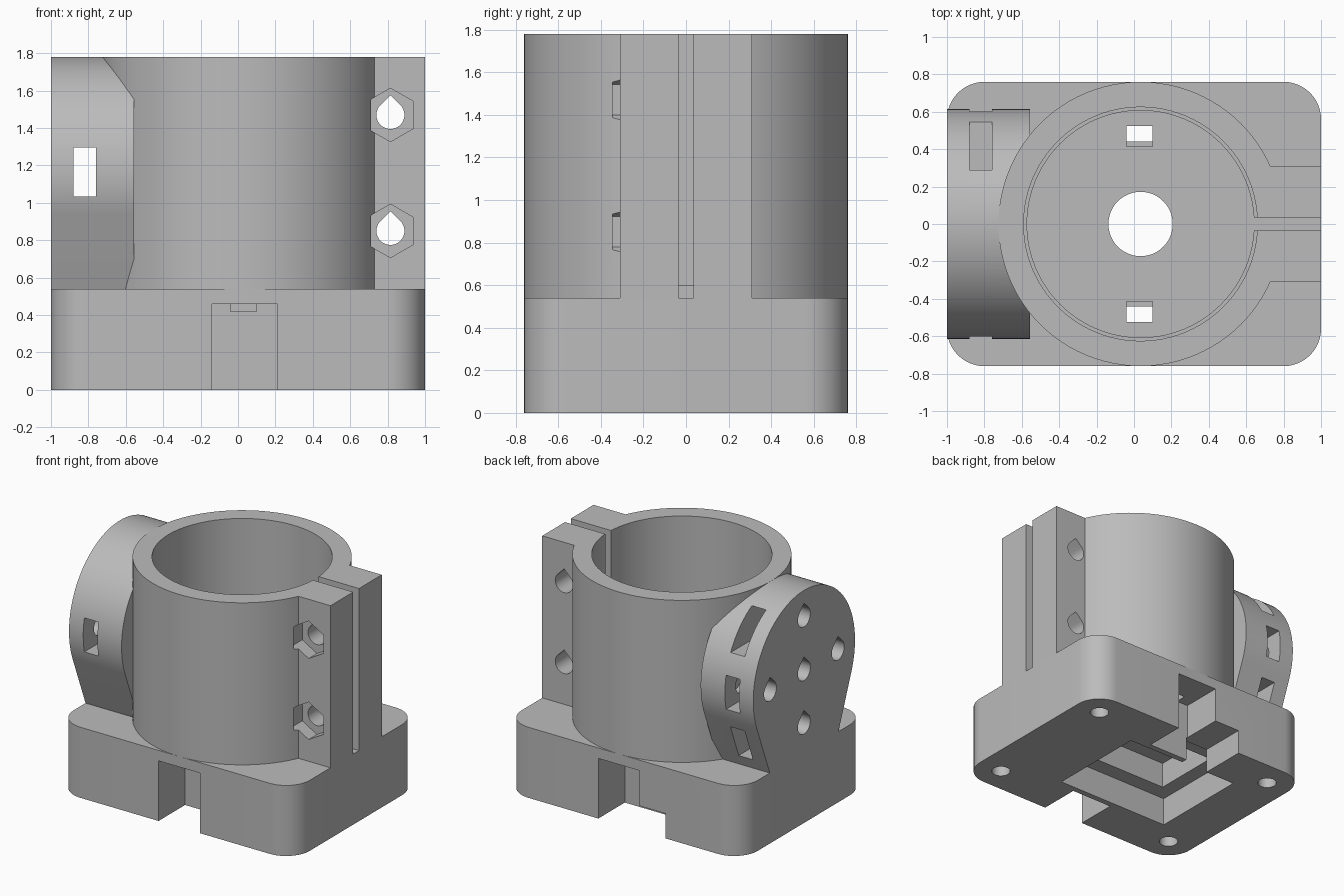
import bpy
import bmesh
from math import sin, cos, radians, pi

cube = bpy.data.objects.get("Cube")
if cube:
    bpy.data.objects.remove(cube, do_unlink=True)

grey = bpy.data.materials.new("plain_grey")
grey.use_nodes = True
COLOUR = (0.5, 0.5, 0.5, 1)
grey.diffuse_color = COLOUR
grey.node_tree.nodes["Principled BSDF"].inputs["Base Color"].default_value = COLOUR

CX = 0.035            # tube axis
BASE_TOP, TOP = 0.54, 1.78
DISC_Z = 1.165        # centre of the side mount


def arc(cx, cy, r, start, end, n):
    angles = [radians(start + (end - start) * i / n) for i in range(n + 1)]
    return [(cx + r * cos(a), cy + r * sin(a)) for a in angles]


def circle(cx, cy, r, n=48, turn=0):
    return arc(cx, cy, r, turn, turn + 360, n)[:-1]


def teardrop(cx, cy, r):
    return arc(cx, cy, r, 135, 405, 24) + [(cx, cy + r * 2 ** 0.5)]


def prism(name, profile, axis, lo, hi):
    """Extrude a 2D profile along an axis; the profile uses the other two axes."""
    place = {"x": lambda u, v, w: (w, u, v),
             "y": lambda u, v, w: (u, w, v),
             "z": lambda u, v, w: (u, v, w)}[axis]
    bm = bmesh.new()
    low = [bm.verts.new(place(u, v, lo)) for u, v in profile]
    high = [bm.verts.new(place(u, v, hi)) for u, v in profile]
    bm.faces.new(low)
    bm.faces.new(high)
    n = len(profile)
    for i in range(n):
        j = (i + 1) % n
        bm.faces.new((low[i], low[j], high[j], high[i]))
    bmesh.ops.recalc_face_normals(bm, faces=bm.faces)
    mesh = bpy.data.meshes.new(name)
    bm.to_mesh(mesh)
    bm.free()
    mesh.materials.append(grey)
    obj = bpy.data.objects.new(name, mesh)
    bpy.context.collection.objects.link(obj)
    return obj


def box(name, x, y, z):
    return prism(name, [(x[0], y[0]), (x[1], y[0]), (x[1], y[1]), (x[0], y[1])], "z", *z)


def combine(target, tool, operation="DIFFERENCE"):
    mod = target.modifiers.new("combine", "BOOLEAN")
    mod.operation = operation
    mod.solver = "EXACT"
    mod.object = tool
    bpy.context.view_layer.objects.active = target
    bpy.ops.object.modifier_apply(modifier=mod.name)
    bpy.data.objects.remove(tool, do_unlink=True)


# Base block with rounded corners
outline = []
for sx, sy, start in ((1, 1, 0), (-1, 1, 90), (-1, -1, 180), (1, -1, 270)):
    outline += arc(sx * 0.8, sy * 0.56, 0.2, start, start + 90, 12)
base = prism("base", outline, "z", 0, BASE_TOP)

# Stepped pocket underneath, centre hole and cable channel
combine(base, box("lower_pocket", (-0.615, 0.36), (-0.395, 0.395), (-0.1, 0.22)))
combine(base, box("upper_pocket", (-0.5, 0.25), (-0.27, 0.27), (0.1, 0.42)))
combine(base, prism("centre_hole", circle(CX, 0, 0.172), "z", 0.3, 0.7))
combine(base, box("cable_channel", (-0.36, -0.13), (0.3, 0.9), (-0.1, 0.19)))

# Notches front and back, slots up into the bore, blind corner holes
for s in (-1, 1):
    combine(base, box("notch", (-0.14, 0.21), sorted((s * 0.44, s * 0.9)), (-0.1, 0.46)))
    combine(base, box("slot", (-0.04, 0.1), sorted((s * 0.415, s * 0.525)), (0.42, 0.7)))
    for t in (-1, 1):
        combine(base, prism("corner_hole", circle(s * 0.8, t * 0.56, 0.068, 24), "z", -0.1, 0.35))

# Tube with clamp ears
tube = prism("clamp_tube", circle(CX, 0, 0.76, 96), "z", BASE_TOP, TOP)
combine(tube, box("ears", (0.3, 1), (-0.31, 0.31), (BASE_TOP, TOP)), "UNION")
combine(tube, prism("bore", circle(CX, 0, 0.625, 96), "z", 0.6, 2))
combine(tube, prism("ledge_bore", circle(CX, 0, 0.607, 96), "z", 0.4, 0.7))
combine(tube, box("slit", (0.4, 1.2), (-0.035, 0.035), (0.4, 2)))

# Bolt holes with hexagonal nut pockets at the front
for z in (0.85, 1.47):
    combine(tube, prism("bolt_hole", teardrop(0.815, z, 0.075), "y", -0.6, 0.6))
    combine(tube, prism("nut_pocket", circle(0.815, z, 0.143, 6, 30), "y", -0.345, -0.21))

# Side mount: a disc that tapers down to the base
profile = arc(0, DISC_Z, 0.615, -21.5, 201.5, 64) + [(-0.415, BASE_TOP), (0.415, BASE_TOP)]
mount = prism("side_mount", profile, "x", -1, -0.555)
combine(mount, prism("bore", circle(CX, 0, 0.66, 96), "z", 0.4, 2))

# Nut slots: the middle one runs right through, the others open at the back
for dz, front in ((0, -0.9), (0.413, -0.12), (-0.413, -0.12)):
    z = DISC_Z + dz
    combine(mount, box("nut_slot", (-0.88, -0.76), (front, 0.9), (z - 0.13, z + 0.13)))

# Screw holes in the mounting face
for y, dz in ((0, 0), (0.41, 0), (-0.41, 0), (0, 0.41), (0, -0.41)):
    combine(mount, prism("screw_hole", teardrop(y, DISC_Z + dz, 0.075), "x", -1.1, -0.7))

# Smooth curved faces, keep edges sharp
bpy.ops.object.select_all(action="DESELECT")
for obj in (base, tube, mount):
    obj.select_set(True)
bpy.context.view_layer.objects.active = base
bpy.ops.object.shade_smooth_by_angle(angle=radians(25))
